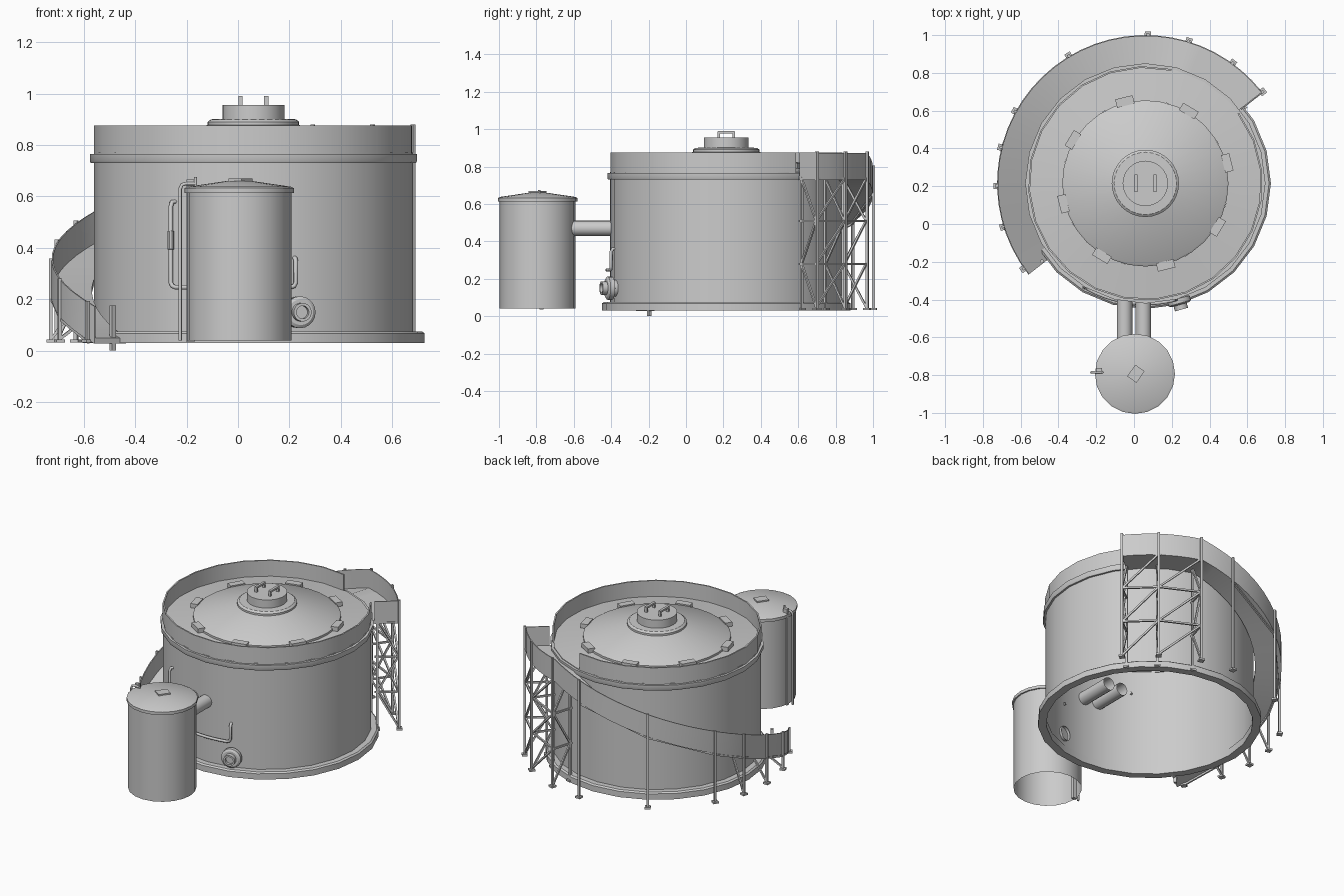
import bpy, bmesh
from math import sin, cos, radians, pi
from mathutils import Vector, Matrix

if "Cube" in bpy.data.objects:
    bpy.data.objects.remove(bpy.data.objects["Cube"])

TANK = Vector((0.06, 0.215, 0))
SMALL = Vector((0.005, -0.793, 0))


def finish(name, bm, smooth=True, fix=True):
    if fix:
        bmesh.ops.recalc_face_normals(bm, faces=bm.faces)
    me = bpy.data.meshes.new(name)
    bm.to_mesh(me)
    bm.free()
    ob = bpy.data.objects.new(name, me)
    bpy.context.collection.objects.link(ob)
    if smooth:
        bpy.context.view_layer.objects.active = ob
        ob.select_set(True)
        bpy.ops.object.shade_smooth_by_angle(angle=radians(30))
        ob.select_set(False)
    return ob


def lathe(name, prof, c=TANK, n=24, a0=0, a1=360, closed=False, zf=lambda a: 0, mat=None):
    """Sweep an (r, z) profile round a vertical axis; zf lifts it along the way."""
    bm = bmesh.new()
    full = a1 - a0 == 360
    rings = []
    for i in range(n if full else n + 1):
        d = a0 + (a1 - a0) * i / n
        a = radians(d)
        rings.append([bm.verts.new((c.x + r * cos(a), c.y + r * sin(a), c.z + z + zf(d))) for r, z in prof])
    m = len(prof)
    for i in range(n):
        p, q = rings[i], rings[(i + 1) % len(rings)]
        for j in range(m if closed else m - 1):
            k = (j + 1) % m
            bm.faces.new((p[j], q[j], q[k], p[k]))
    if closed and not full:
        bm.faces.new(rings[0])
        bm.faces.new(rings[-1][::-1])
    bmesh.ops.remove_doubles(bm, verts=bm.verts, dist=1e-5)
    if mat:
        bmesh.ops.transform(bm, matrix=mat, verts=bm.verts)
    return finish(name, bm)


def box(bm, c, size, ang=0):
    m = Matrix.Translation(c) @ Matrix.Rotation(ang, 4, 'Z') @ Matrix.Diagonal((*size, 1))
    bmesh.ops.create_cube(bm, size=1, matrix=m)


def beam(bm, p, q, w):
    p, q = Vector(p), Vector(q)
    d = q - p
    m = Matrix.Translation((p + q) / 2) @ d.to_track_quat('Z', 'Y').to_matrix().to_4x4()
    bmesh.ops.create_cube(bm, size=1, matrix=m @ Matrix.Diagonal((w, w, d.length, 1)))


def pipe(name, pts, r):
    cu = bpy.data.curves.new(name, 'CURVE')
    cu.dimensions = '3D'
    cu.bevel_depth, cu.bevel_resolution, cu.use_fill_caps = r, 2, True
    s = cu.splines.new('POLY')
    s.points.add(len(pts) - 1)
    for sp, p in zip(s.points, pts):
        sp.co = (*p, 1)
    ob = bpy.data.objects.new(name, cu)
    bpy.context.collection.objects.link(ob)
    bpy.context.view_layer.objects.active = ob
    ob.select_set(True)
    bpy.ops.object.convert(target='MESH')
    bpy.ops.object.shade_smooth_by_angle(angle=radians(50))
    bpy.context.object.select_set(False)


def pol(r, deg, z):
    a = radians(deg)
    return Vector((TANK.x + r * cos(a), TANK.y + r * sin(a), z))


# Main tank: open-bottomed wall, base ring, collar, roof and gapped parapet
lathe("tank_wall", [(0.62, 0.03), (0.62, 0.77)])
lathe("base_ring", [(0.615, 0.03), (0.665, 0.03), (0.665, 0.068), (0.655, 0.076), (0.615, 0.076)], closed=True)
lathe("collar", [(0.615, 0.73), (0.632, 0.73), (0.636, 0.738), (0.636, 0.765), (0.615, 0.765)], closed=True)
lathe("roof", [(0.62, 0.77), (0.44, 0.79)])
lathe("parapet", [(0.612, 0.765), (0.621, 0.765), (0.621, 0.875), (0.612, 0.875)],
      n=21, a0=77, a1=397, closed=True)
lathe("roof_dome", [(0.44, 0.785), (0.44, 0.803), (0.43, 0.81), (0.17, 0.88)], n=32)
lathe("hatch", [(0.178, 0.868), (0.178, 0.89), (0.165, 0.9), (0.12, 0.902), (0.12, 0.955), (0, 0.955)], n=32)

# Clamps round the dome and handles on the hatch
bm = bmesh.new()
for i in range(8):
    d = 105 + 45 * i - 1
    box(bm, pol(0.447, d, 0.805), (0.045, 0.095, 0.028), radians(d))
finish("dome_clamps", bm, False)
bm = bmesh.new()
for x in (0.01, 0.11):
    for y in (0.175, 0.255):
        box(bm, (x, y, 0.97), (0.016, 0.012, 0.036))
    box(bm, (x, 0.215, 0.984), (0.016, 0.09, 0.012))
finish("hatch_handles", bm, False)

# Small tank, open below, with lipped conical lid
lathe("small_tank", [(0.203, 0.04), (0.203, 0.62)], SMALL, 20)
lathe("small_tank_lid", [(0.203, 0.613), (0.212, 0.613), (0.212, 0.632), (0.2, 0.638), (0.05, 0.66), (0, 0.662)], SMALL, 20)
bm = bmesh.new()
box(bm, SMALL + Vector((0.005, 0, 0.662)), (0.06, 0.075, 0.014), radians(-35))
box(bm, SMALL + Vector((-0.19, 0.02, 0.35)), (0.03, 0.02, 0.63))
finish("lid_latch_and_side_strip", bm, False)
pipe("drain_pipe", [(-0.225, -0.785, 0.04), (-0.225, -0.785, 0.63), (-0.218, -0.785, 0.645),
                    (-0.205, -0.785, 0.65), (-0.165, -0.785, 0.65)], 0.007)
pipe("vent_stub", [(-0.165, -0.785, 0.62), (-0.165, -0.785, 0.675)], 0.006)

# Two hollow link pipes, reaching inside the main tank
for side, x in (("left", -0.05), ("right", 0.05)):
    m = Matrix.Translation((x, -0.62, 0.47)) @ Matrix.Rotation(-pi / 2, 4, 'X')
    lathe("link_pipe_" + side, [(0.041, 0), (0.041, 0.45)], Vector(), 16, mat=m)

# Thin service pipe running along the front wall with a swollen valve
RP = 0.637
d0, d1 = -120.3, -75
run = [pol(RP, d0 + 2 + (d1 - d0 - 4) * i / 10, 0.247) for i in range(11)]
pipe("service_pipe",
     [pol(0.61, d0 + 1, 0.58), pol(0.628, d0, 0.578), pol(RP, d0, 0.56), pol(RP, d0, 0.265), pol(RP, d0 + .6, 0.252)]
     + run + [pol(RP, d1 - .6, 0.252), pol(RP, d1, 0.265), pol(RP, d1, 0.345), pol(0.628, d1, 0.36), pol(0.61, d1, 0.362)], 0.009)
lathe("pipe_valve", [(0, 0.39), (0.013, 0.395), (0.013, 0.465), (0, 0.47)], pol(RP, d0, 0), 10)

# Flanged outlet on the front right of the wall
m = Matrix.Translation(pol(0.60, -74, 0.15)) @ Matrix.Rotation(radians(-74), 4, 'Z') @ Matrix.Rotation(pi / 2, 4, 'Y')
lathe("outlet", [(0.045, 0), (0.045, 0.03), (0.062, 0.035), (0.062, 0.06), (0.05, 0.068), (0.036, 0.068),
                 (0.036, 0.095), (0.025, 0.095), (0.025, 0.075), (0, 0.075)], Vector(), 20, mat=m)


# Curved ramp: level landing, then a steady fall
def floor_z(d):
    return 0.75 - max(0, d - 74) * 0.70 / 144


R0, R1 = 0.64, 0.782
lathe("ramp_floor", [(R0 - 0.012, -0.022), (R1, -0.022), (R1, 0), (R0 - 0.012, 0)], n=30, a0=38, a1=218, closed=True, zf=floor_z)
lathe("ramp_side_panel", [(R1 - 0.003, -0.022), (R1 + 0.003, -0.022), (R1 + 0.003, 0.123), (R1 - 0.003, 0.123)],
      n=30, a0=38, a1=218, closed=True, zf=floor_z)
bm = bmesh.new()
box(bm, pol((R0 + R1) / 2, 38, 0.805), (R1 - R0, 0.006, 0.14), radians(38))
finish("landing_end_panel", bm, False)

# Posts with feet, and cross bracing under the landing
bm = bmesh.new()
outer = [38, 54, 73, 89, 121, 151, 166, 181, 197, 215]
for d in outer:
    z = floor_z(d) + 0.13
    box(bm, pol(R1 + 0.006, d, (z + 0.032) / 2), (0.014, 0.014, z - 0.032), radians(d))
    box(bm, pol(R1 + 0.006, d, 0.038), (0.034, 0.034, 0.012), radians(d))
for d in (38, 54, 73):
    box(bm, pol(R0 + 0.015, d, 0.39), (0.014, 0.014, 0.71), radians(d))
    box(bm, pol(R0 + 0.015, d, 0.038), (0.034, 0.034, 0.012), radians(d))
    for i, (lo, hi) in enumerate(((0.05, 0.28), (0.28, 0.51), (0.51, 0.735))):
        a, b = (R0 + 0.015, R1) if i % 2 else (R1, R0 + 0.015)
        beam(bm, pol(a, d, lo), pol(b, d, hi), 0.011)
        beam(bm, pol(R0, d, hi), pol(R1, d, hi), 0.011)
for a, b in ((38, 54), (54, 73)):
    for i, (lo, hi) in enumerate(((0.05, 0.28), (0.28, 0.51), (0.51, 0.735))):
        beam(bm, pol(R1, a, lo), pol(R1, b, hi), 0.011)
        beam(bm, pol(R1, a, hi), pol(R1, b, hi), 0.011)
# Short inner posts and struts along the low end of the ramp
box(bm, pol(0.685, 217, 0.088), (0.018, 0.018, 0.175), radians(217))
for d in (166, 181, 197):
    beam(bm, pol(R1, d, 0.05), pol(0.67, d, floor_z(d) - 0.02), 0.011)
for a, b in zip(outer[3:], outer[4:]):
    beam(bm, pol(R1, a, floor_z(a) - 0.03), pol(R1, b, floor_z(b) - 0.03), 0.011)
finish("ramp_frame", bm, False)
